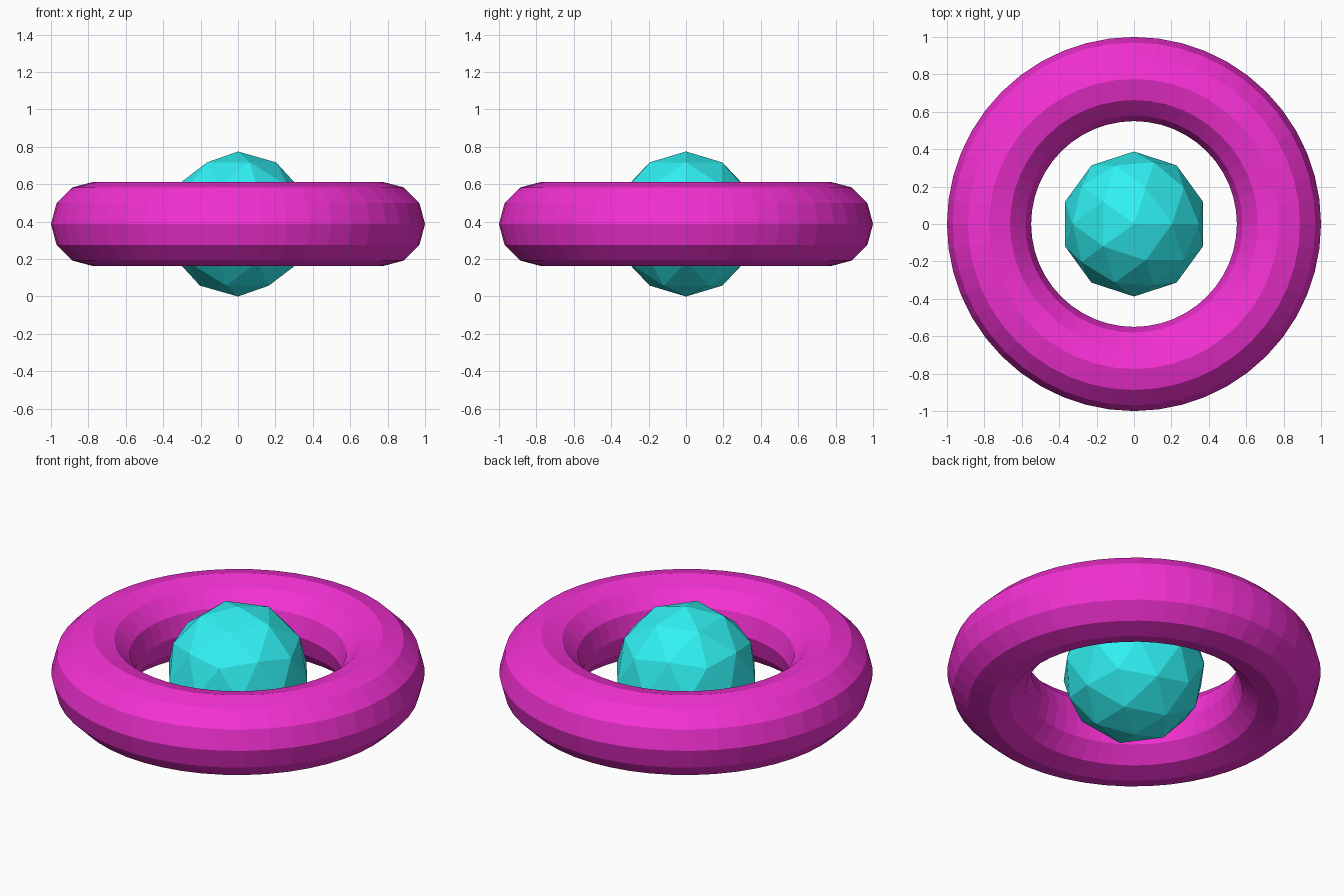
import bpy

if "Cube" in bpy.data.objects:
    bpy.data.objects.remove(bpy.data.objects["Cube"])

CENTRE = (0, 0, 0.3875)


def finish(name, colour):
    obj = bpy.context.object
    obj.name = name
    mat = bpy.data.materials.new(name + "_colour")
    mat.diffuse_color = (*colour, 1)
    mat.use_nodes = True
    mat.node_tree.nodes["Principled BSDF"].inputs["Base Color"].default_value = mat.diffuse_color
    obj.data.materials.append(mat)
    bpy.ops.object.shade_flat()


# Flat-faced ring around the ball
bpy.ops.mesh.primitive_torus_add(location=CENTRE, major_radius=0.775, minor_radius=0.225,
                                 major_segments=48, minor_segments=12)
finish("ring", (0.9, 0.03, 0.65))

# Faceted ball floating in the middle
bpy.ops.mesh.primitive_ico_sphere_add(subdivisions=2, radius=0.3875, location=CENTRE)
finish("ball", (0.03, 0.88, 0.9))
